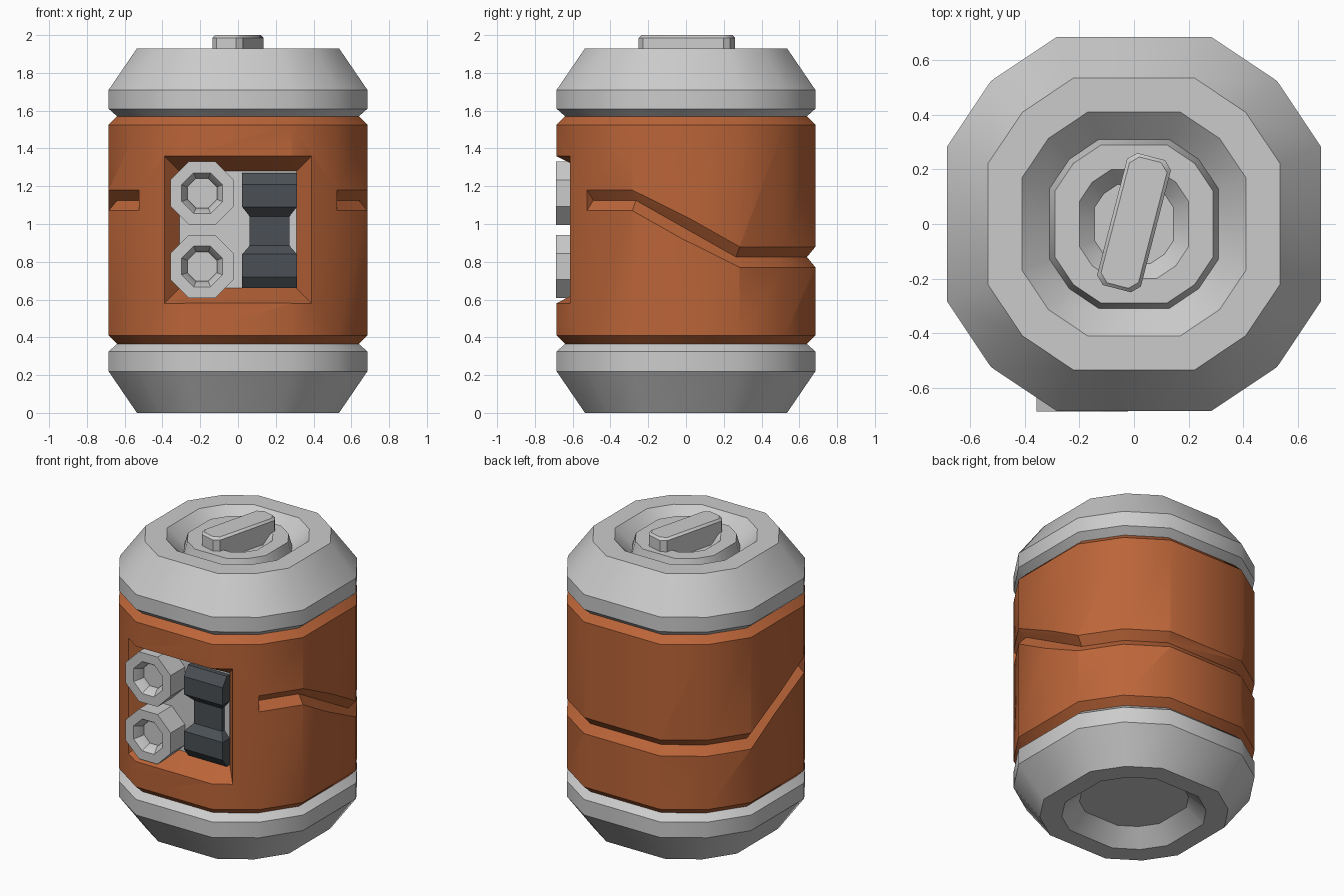
import bpy, bmesh, math
from math import cos, sin, radians

if "Cube" in bpy.data.objects:
    bpy.data.objects.remove(bpy.data.objects["Cube"])

orange = bpy.data.materials.new("orange_paint")
orange.diffuse_color = (0.50, 0.13, 0.04, 1)
orange.use_nodes = True
orange.node_tree.nodes["Principled BSDF"].inputs["Base Color"].default_value = orange.diffuse_color
dark = bpy.data.materials.new("dark_metal")
dark.diffuse_color = (0.07, 0.08, 0.09, 1)
dark.use_nodes = True
dark.node_tree.nodes["Principled BSDF"].inputs["Base Color"].default_value = dark.diffuse_color

# Twelve corners of the barrel: sixteen-gon without the corners on the axes
ANGLES = [i * 22.5 for i in range(16) if i % 4]


def loft(name, loops, mat=None, smooth=True):
    """Skin a list of equal-length point loops and cap both ends."""
    bm = bmesh.new()
    rows = [[bm.verts.new(p) for p in loop] for loop in loops]
    n = len(rows[0])
    for a, b in zip(rows, rows[1:]):
        for i in range(n):
            j = (i + 1) % n
            bm.faces.new((a[i], a[j], b[j], b[i]))
    bm.faces.new(rows[0])
    bm.faces.new(rows[-1])
    bmesh.ops.recalc_face_normals(bm, faces=bm.faces)
    me = bpy.data.meshes.new(name)
    bm.to_mesh(me)
    bm.free()
    ob = bpy.data.objects.new(name, me)
    bpy.context.collection.objects.link(ob)
    if mat:
        me.materials.append(mat)
    if smooth:
        shade(ob)
    return ob


def activate(ob):
    bpy.ops.object.select_all(action='DESELECT')
    ob.select_set(True)
    bpy.context.view_layer.objects.active = ob


def shade(ob):
    activate(ob)
    bpy.ops.object.shade_smooth_by_angle(angle=radians(34))


def barrel(name, profile, mat=None, smooth=True):
    """Profile of (half width, z) turned around the barrel corners."""
    k = 1 / cos(radians(22.5))
    return loft(name, [[(w * k * cos(radians(a)), w * k * sin(radians(a)), z)
                        for a in ANGLES] for w, z in profile], mat, smooth)


def rect(x0, x1, y0, y1, z):
    return [(x0, y0, z), (x1, y0, z), (x1, y1, z), (x0, y1, z)]


# End caps and painted shell
barrel("bottom_cap", [(.31, .10), (.41, 0), (.535, 0), (.685, .22), (.685, .325), (.64, .365)])
barrel("top_cap", [(.64, 1.57), (.685, 1.61), (.685, 1.71), (.535, 1.93), (.41, 1.93),
                   (.31, 1.83), (.29, 1.91), (.20, 1.91), (.145, 1.85)])
shell = barrel("painted_shell", [(.64, .365), (.685, .41), (.685, 1.525), (.64, 1.57)],
               orange, False)

# Cutter for the V groove that wraps from one front corner round the back to the other
groove = []
for a in [-45, -22.5, 22.5, 45, 67.5, 112.5, 135, 157.5, 202.5, 225]:
    z = .825 if 0 < a < 180 else 1.125
    groove.append([(r * cos(radians(a)), r * sin(radians(a)), z + h)
                   for r, h in ((.7415 * .935, 0), (.7415 * 1.06, .105), (.7415 * 1.06, -.105))])
groove_cutter = loft("groove_cutter", groove, orange, False)


# Cutter for the sloped window in the front
def window(xs, ys, z0, z1):
    pts = [(x, y) for x, y in zip(xs, ys)]
    return [(x, y, z0) for x, y in pts] + [(x, y, z1) for x, y in reversed(pts)]


outer = (-.39, -.28, .28, .39)
window_cutter = loft("window_cutter", [
    window(outer, (-.8,) * 4, .58, 1.36),
    window(outer, (-.614, -.687, -.687, -.614), .58, 1.36),
    window((-.31, -.22, .22, .31), (-.53,) * 4, .66, 1.28)], orange, False)

for cutter in (groove_cutter, window_cutter):
    cutter.hide_render = True
    mod = shell.modifiers.new("cut", 'BOOLEAN')
    mod.operation = 'DIFFERENCE'
    mod.solver = 'EXACT'
    mod.object = cutter
    activate(shell)
    bpy.ops.object.modifier_apply(modifier=mod.name)
    bpy.data.objects.remove(cutter)
shade(shell)

# Grey plate at the back of the window
loft("window_plate", [rect(-.31, .31, -.535, -.51, z) for z in (.66, 1.28)])

# Two octagonal sockets
for name, cz in (("lower_socket", .775), ("upper_socket", 1.163)):
    k = 1 / cos(radians(22.5))
    loft(name, [[(-.19 + w * k * cos(radians(22.5 + 45 * i)), y,
                  cz + w * k * sin(radians(22.5 + 45 * i))) for i in range(8)]
                for w, y in ((.168, -.52), (.168, -.688), (.108, -.688), (.078, -.64), (.078, -.62))])

# Waisted dark block beside the sockets
loft("waisted_block", [rect(.167 - h, .167 + h, y, -.52, z) for z, h, y in (
    (.66, .145, -.565), (.72, .145, -.61), (.84, .145, -.61), (.885, .105, -.56),
    (1.04, .105, -.56), (1.09, .145, -.61), (1.21, .145, -.61), (1.27, .145, -.565))], dark)

# Turning handle on top
c, s = cos(radians(-14.5)), sin(radians(-14.5))


def handle_loop(inset, z):
    w, l, b = .083 - inset, .25 - inset, .03
    pts = [(w, l - b), (w - b, l), (b - w, l), (-w, l - b),
           (-w, b - l), (b - w, -l), (w - b, -l), (w, b - l)]
    return [(x * c - y * s, x * s + y * c + .005, z) for x, y in pts]


loft("top_handle", [handle_loop(0, 1.84), handle_loop(0, 1.985), handle_loop(.012, 2.0)])
